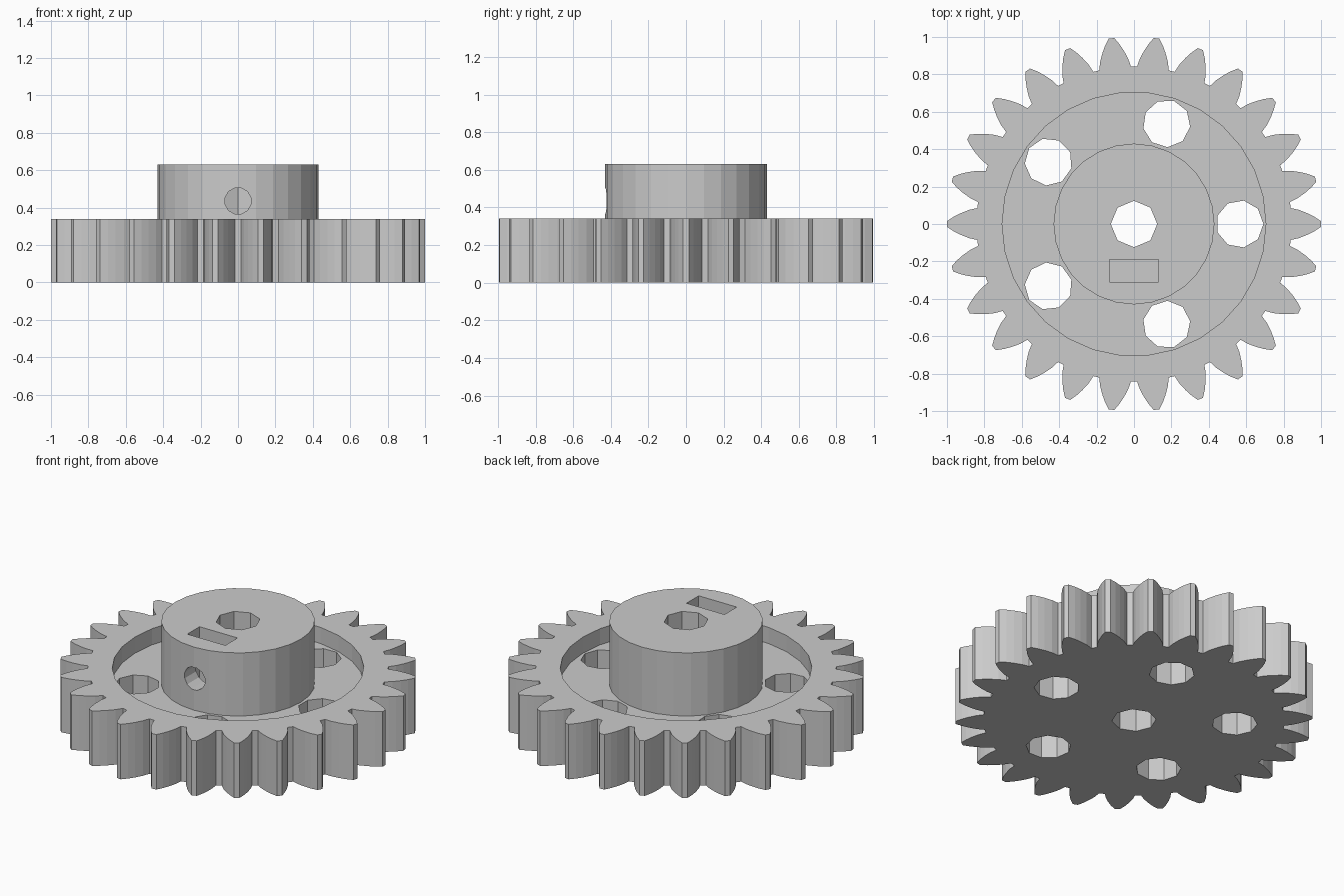
import bpy, bmesh
from math import sin, cos, pi, radians

cube = bpy.data.objects.get("Cube")
if cube:
    bpy.data.objects.remove(cube)

TEETH = 26
GEAR_TOP, WEB_TOP, HUB_TOP = 0.34, 0.24, 0.63
SCREW_Z = 0.435

grey = bpy.data.materials.new("light grey")
grey.use_nodes = True
colour = (0.6, 0.6, 0.6, 1)
grey.diffuse_color = colour
grey.node_tree.nodes["Principled BSDF"].inputs["Base Color"].default_value = colour


def prism(name, points, z0, z1):
    """Extrude a closed outline from z0 to z1."""
    bm = bmesh.new()
    base = bm.faces.new([bm.verts.new((x, y, z0)) for x, y in points])
    top = bmesh.ops.extrude_face_region(bm, geom=[base])["geom"]
    moved = [v for v in top if isinstance(v, bmesh.types.BMVert)]
    bmesh.ops.translate(bm, verts=moved, vec=(0, 0, z1 - z0))
    bmesh.ops.recalc_face_normals(bm, faces=bm.faces)
    mesh = bpy.data.meshes.new(name)
    bm.to_mesh(mesh)
    bm.free()
    mesh.materials.append(grey)
    obj = bpy.data.objects.new(name, mesh)
    bpy.context.collection.objects.link(obj)
    return obj


def ring(radius, sides, cx=0, cy=0, turn=0):
    return [(cx + radius * cos(turn + 2 * pi * i / sides),
             cy + radius * sin(turn + 2 * pi * i / sides)) for i in range(sides)]


def combine(target, tool, operation="DIFFERENCE"):
    """Apply a boolean and discard its tool."""
    tool.hide_render = True
    mod = target.modifiers.new("cut", "BOOLEAN")
    mod.object, mod.operation, mod.solver = tool, operation, "EXACT"
    bpy.context.view_layer.objects.active = target
    bpy.ops.object.modifier_apply(modifier=mod.name)
    bpy.data.objects.remove(tool)


# Toothed wheel: curved flanks given as radius and half angle in degrees
flank = [(0.842, 5.8), (0.885, 4.9), (0.929, 3.55), (0.965, 2.3), (1.0, 0.85)]
tooth = [(r, -a) for r, a in flank] + [(r, a) for r, a in reversed(flank)]
outline = []
for i in range(TEETH):
    for r, a in tooth:
        angle = 2 * pi * i / TEETH + radians(a)
        outline.append((r * cos(angle), r * sin(angle)))
gear = prism("spur_gear", outline, 0, GEAR_TOP)

# Round recess leaving a thin web, then the raised hub
combine(gear, prism("recess_cutter", ring(0.705, 30), WEB_TOP, 1))
combine(gear, prism("hub", ring(0.43, 28), 0.1, HUB_TOP), "UNION")

# Five lightening holes around the web
for i in range(5):
    turn = 2 * pi * i / 5
    hole = ring(0.127, 9, 0.565 * cos(turn), 0.565 * sin(turn), turn)
    combine(gear, prism("hole_cutter", hole, -1, 1))

# Shaft bore and captive nut slot
combine(gear, prism("bore_cutter", ring(0.124, 8), -1, 1))
slot = [(-0.13, -0.31), (0.13, -0.31), (0.13, -0.19), (-0.13, -0.19)]
combine(gear, prism("slot_cutter", slot, SCREW_Z - 0.14, 1))

# Set screw hole from the front into the bore
screw = prism("screw_cutter", ring(0.071, 12, turn=pi / 12), 0, 0.6)
screw.rotation_euler = (pi / 2, 0, 0)
screw.location = (0, 0, SCREW_Z)
bpy.context.view_layer.update()
combine(gear, screw)
